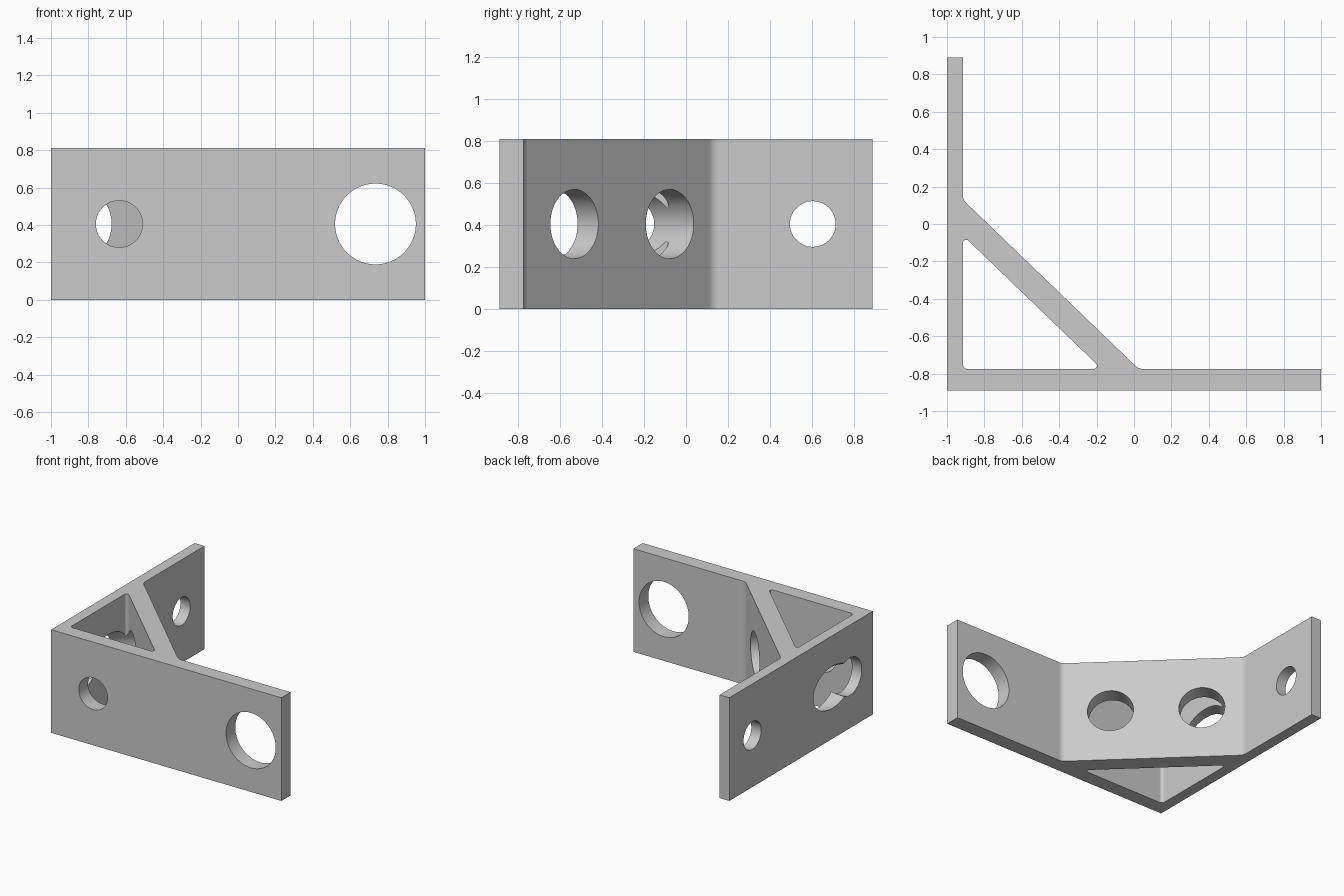
import bpy, bmesh, math
from mathutils import Vector

cube = bpy.data.objects.get("Cube")
if cube:
    bpy.data.objects.remove(cube)

HEIGHT = 0.81
MID = HEIGHT / 2
FRONT, BACK = -0.89, 0.89          # depth limits
PLATE_Y, PLATE_X = -0.775, -0.915  # inner faces of the two plates

grey = bpy.data.materials.new("plain grey")
grey.use_nodes = True
grey.diffuse_color = (0.6, 0.6, 0.6, 1)
grey.node_tree.nodes["Principled BSDF"].inputs["Base Color"].default_value = (0.6, 0.6, 0.6, 1)


def rounded(corners, steps=8):
    """Outline points from (x, y, fillet radius) corners."""
    out = []
    for i, (x, y, r) in enumerate(corners):
        p = Vector((x, y))
        if r == 0:
            out.append(p)
            continue
        a = (Vector(corners[i - 1][:2]) - p).normalized()
        b = (Vector(corners[(i + 1) % len(corners)][:2]) - p).normalized()
        half = a.angle(b) / 2
        centre = p + (a + b).normalized() * (r / math.sin(half))
        reach = r / math.tan(half)
        start, end = p + a * reach - centre, p + b * reach - centre
        for k in range(steps + 1):
            out.append(centre + start.lerp(end, k / steps).normalized() * r)
    return out


def prism(name, outline, z0, z1):
    """Closed solid from a counter-clockwise outline."""
    bm = bmesh.new()
    low = [bm.verts.new((p.x, p.y, z0)) for p in outline]
    high = [bm.verts.new((p.x, p.y, z1)) for p in outline]
    bm.faces.new(low[::-1])
    bm.faces.new(high)
    for i in range(len(low)):
        bm.faces.new((low[i - 1], low[i], high[i], high[i - 1]))
    mesh = bpy.data.meshes.new(name)
    bm.to_mesh(mesh)
    bm.free()
    obj = bpy.data.objects.new(name, mesh)
    bpy.context.collection.objects.link(obj)
    mesh.materials.append(grey)
    return obj


def drill(name, centre, axis, radius, length):
    bpy.ops.mesh.primitive_cylinder_add(vertices=64, radius=radius, depth=length)
    obj = bpy.context.object
    obj.name = name
    obj.rotation_euler = Vector((0, 0, 1)).rotation_difference(Vector(axis)).to_euler()
    obj.location = centre
    obj.data.materials.append(grey)
    return obj


# Bracket outline: two plates joined by a diagonal brace
bracket = prism("angle_bracket", rounded([
    (-1, FRONT, 0), (1, FRONT, 0), (1, PLATE_Y, 0), (0.025, PLATE_Y, 0.06),
    (PLATE_X, 0.13, 0.06), (PLATE_X, BACK, 0), (-1, BACK, 0)]), 0, HEIGHT)

# Triangular opening behind the brace
opening = prism("brace_opening", rounded([
    (PLATE_X, PLATE_Y, 0.025), (-0.173, PLATE_Y, 0.017), (PLATE_X, -0.061, 0.017)]),
    -0.1, HEIGHT + 0.1)

# Holes: plate holes run square, brace holes run square to the brace
brace_axis = Vector((0.694, 0.72, 0)).normalized()
near_brace = Vector((-0.224, -0.53, MID)) - brace_axis * 0.0275
far_brace = Vector((-0.697, -0.075, MID)) - brace_axis * 0.2
cutters = [
    opening,
    drill("large_front_hole", (0.735, -0.83, MID), (0, 1, 0), 0.216, 0.3),
    drill("small_front_hole", (-0.635, -0.83, MID), (0, 1, 0), 0.125, 0.2),
    drill("side_plate_hole", (-0.96, 0.605, MID), (1, 0, 0), 0.109, 0.3),
    drill("side_access_hole", (-0.96, -0.605, MID), (1, 0, 0), 0.147, 0.2),
    drill("near_brace_hole", near_brace, brace_axis, 0.165, 0.255),
    drill("far_brace_hole", far_brace, brace_axis, 0.165, 0.9),
]

bpy.ops.object.select_all(action="DESELECT")
bpy.context.view_layer.objects.active = bracket
bracket.select_set(True)
for cutter in cutters:
    mod = bracket.modifiers.new(cutter.name, "BOOLEAN")
    mod.operation = "DIFFERENCE"
    mod.solver = "EXACT"
    mod.object = cutter
    bpy.ops.object.modifier_apply(modifier=mod.name)
for cutter in cutters:
    bpy.data.objects.remove(cutter)

# Smooth fillets and bores, flat plates
bpy.ops.object.shade_smooth_by_angle(angle=math.radians(30))
weighted = bracket.modifiers.new("flat_plates", "WEIGHTED_NORMAL")
weighted.keep_sharp = True
